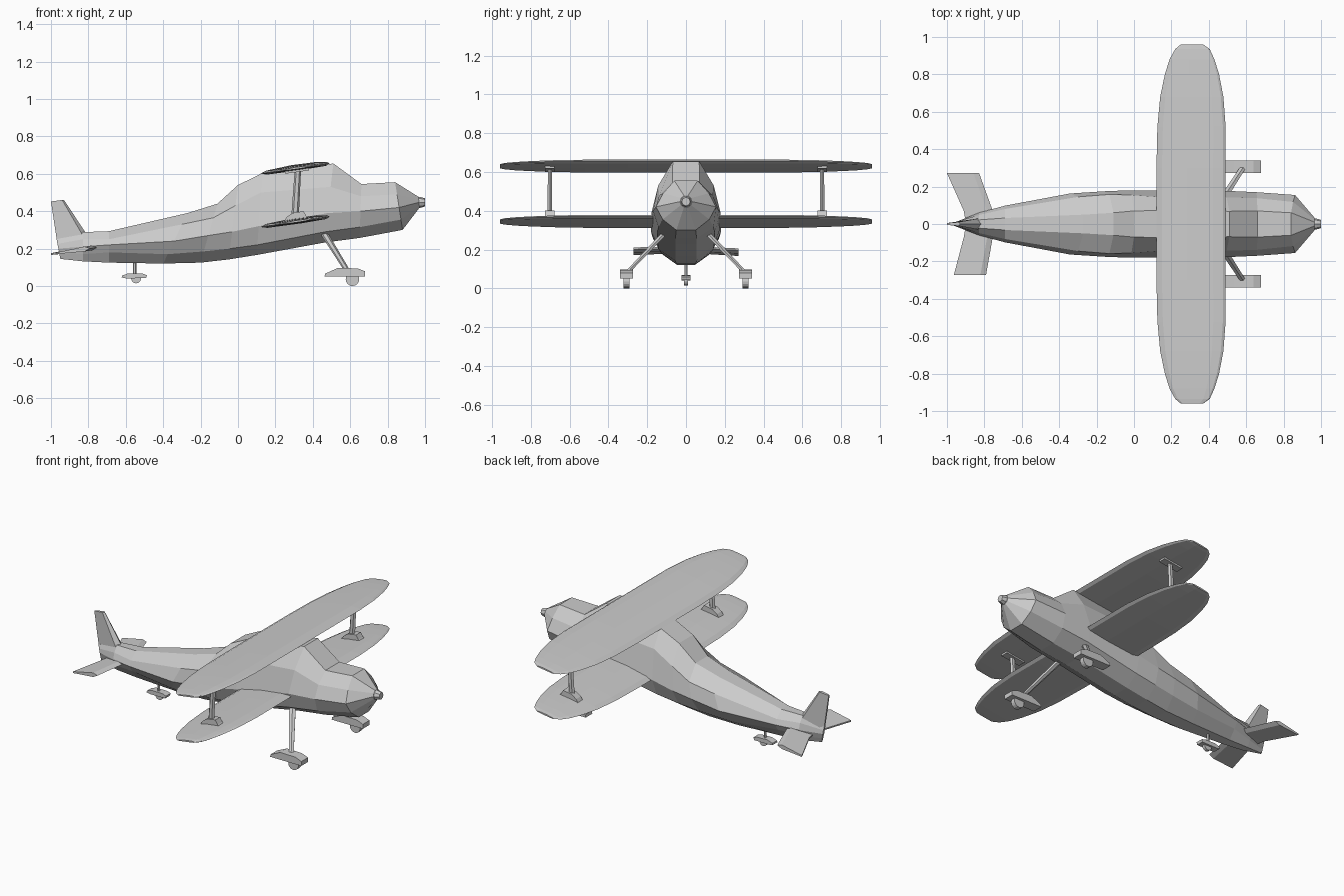
import bpy, bmesh, math
from mathutils import Vector


def loft(name, rings):
    """Skin a closed, flat-faced body through rings of equal point count."""
    bm = bmesh.new()
    vs = [[bm.verts.new(p) for p in r] for r in rings]
    n = len(rings[0])
    for a, b in zip(vs, vs[1:]):
        for i in range(n):
            j = (i + 1) % n
            bm.faces.new((a[i], a[j], b[j], b[i]))
    bm.faces.new(vs[0])
    bm.faces.new(vs[-1])
    bmesh.ops.recalc_face_normals(bm, faces=bm.faces)
    me = bpy.data.meshes.new(name)
    bm.to_mesh(me)
    bm.free()
    ob = bpy.data.objects.new(name, me)
    bpy.context.collection.objects.link(ob)
    return ob


def side_prism(name, profile, y, half):
    """Extrude an x-z outline across y."""
    return loft(name, [[(x, y + s * half, z) for x, z in profile] for s in (-1, 1)])


def bar(name, a, b, rx, ry, taper=1.0):
    """Six-sided strut from a to b with horizontal end sections."""
    rings = []
    for p, k in ((a, 1.0), (b, taper)):
        rings.append([(p[0] + k * rx * math.cos(i * math.pi / 3),
                       p[1] + k * ry * math.sin(i * math.pi / 3), p[2]) for i in range(6)])
    return loft(name, rings)


def wheel(name, x, y, r, half):
    prof = [(x + r * math.cos(i * math.tau / 16), r0 + r * math.sin(i * math.tau / 16))
            for r0 in [r if r > 0.03 else 0.04] for i in range(16)]
    return side_prism(name, prof, y, half)


# Fuselage: x at bottom, x at top, then half-width/height pairs from belly to roof
sections = [
    (-0.95, -0.97, (.004, .145), (.006, .17), (.008, .20), (.008, .225), (.006, .25)),
    (-0.83, -0.83, (.022, .132), (.042, .17), (.060, .21), (.048, .25), (.022, .288)),
    (-0.69, -0.69, (.030, .125), (.072, .18), (.098, .22), (.080, .25), (.032, .293)),
    (-0.40, -0.27, (.045, .120), (.115, .17), (.163, .24), (.145, .33), (.050, .390)),
    (-0.20, -0.11, (.050, .125), (.130, .185), (.175, .27), (.158, .365), (.060, .440)),
    (-0.05, 0.00, (.055, .142), (.140, .20), (.180, .29), (.155, .43), (.070, .540)),
    (0.10, 0.13, (.055, .166), (.145, .22), (.180, .32), (.145, .50), (.072, .603)),
    (0.46, 0.51, (.055, .232), (.148, .29), (.178, .39), (.143, .53), (.068, .655)),
    (0.65, 0.66, (.055, .257), (.142, .315), (.170, .40), (.138, .48), (.070, .545)),
    (0.88, 0.84, (.050, .300), (.120, .355), (.155, .42), (.118, .49), (.060, .555)),
    (0.97, 0.965, (.010, .418), (.025, .43), (.031, .447), (.025, .465), (.010, .477)),
]
rings = []
for xb, xt, *pts in sections:
    zb, zt = pts[0][1], pts[-1][1]
    half = [(xb + (xt - xb) * (z - zb) / (zt - zb), w, z) for w, z in pts]
    rings.append(half + [(x, -w, z) for x, w, z in reversed(half)])
loft("fuselage", rings)

# Propeller hub at the nose
loft("nose_hub", [[(x, r * math.cos(i * math.pi / 4), .447 + r * math.sin(i * math.pi / 4))
                   for i in range(8)] for x, r in ((.955, .030), (.975, .029), (1.0, .022))])

# Wedge-shaped tail fin
loft("tail_fin", [
    [(-.965, -.006, .22), (-.83, -.030, .27), (-.815, 0, .285), (-.83, .030, .27), (-.965, .006, .22)],
    [(-1.0, -.005, .452), (-.94, -.010, .46), (-.93, 0, .46), (-.94, .010, .46), (-1.0, .005, .452)],
])

# Tailplane halves, one swept a little further back
for side, s, tip in (("left", 1, -1.0), ("right", -1, -.963)):
    stations = []
    for y, back, front in ((.01, -.90, -.735), (.07, -.91, -.755), (.272, tip, tip + .172)):
        def z(x):
            return .205 + .14 * (x + .76)
        stations.append([(back, s * y, z(back) - .005), (back, s * y, z(back) + .004),
                         (front - .03, s * y, z(front) + .010), (front, s * y, z(front)),
                         (front - .03, s * y, z(front) - .016)])
    loft(side + "_tailplane", stations)

# Wings: stations of span, rear edge, front edge, thickness factor
half_span = [(0, .12, .49, 1), (.30, .12, .49, 1), (.52, .125, .49, .95), (.68, .14, .478, .85),
             (.80, .165, .455, .72), (.88, .19, .43, .6), (.935, .22, .405, .45), (.96, .25, .37, .3)]
span = [(-y, a, b, t) for y, a, b, t in reversed(half_span[1:])] + half_span
airfoil = [(0, 0), (.08, .012), (.45, .021), (.82, .018), (.96, .010), (1, 0),
           (.95, -.010), (.6, -.013), (.1, -.010)]
for name, zc in (("upper_wing", .628), ("lower_wing", .343)):
    loft(name, [[(a + (b - a) * u, y, zc + .15 * (a + (b - a) * u - .305) + t * h)
                 for u, h in airfoil] for y, a, b, t in span])

for side, s in (("left", 1), ("right", -1)):
    # Wing strut with foot and top plate
    y = s * .702
    bar(side + "_wing_strut", (.305, y, .37), (.320, y, .62), .020, .014, .85)
    side_prism(side + "_strut_foot", [(.24, .338), (.26, .368), (.29, .390), (.35, .400),
                                      (.365, .375), (.38, .358)], y, .024)
    side_prism(side + "_strut_plate", [(.25, .600), (.25, .615), (.38, .635), (.38, .618)], y, .024)

    # Main landing gear: leg, wheel fairing and wheel
    bar(side + "_gear_leg", (.455, s * .105, .29), (.582, s * .300, .085), .022, .020, .75)
    y = s * .307
    side_prism(side + "_wheel_fairing", [(.462, .050), (.466, .066), (.535, .097), (.640, .094),
                                         (.680, .078), (.680, .050)], y, .033)
    wheel(side + "_wheel", .612, y, .036, .015)

# Tail wheel assembly
bar("tail_gear_leg", (-.553, 0, .14), (-.553, 0, .055), .009, .009)
side_prism("tail_wheel_fairing", [(-.622, .046), (-.620, .056), (-.585, .068), (-.510, .066),
                                  (-.487, .058), (-.492, .042), (-.60, .041)], 0, .023)
wheel("tail_wheel", -.545, 0, .026, .010)
